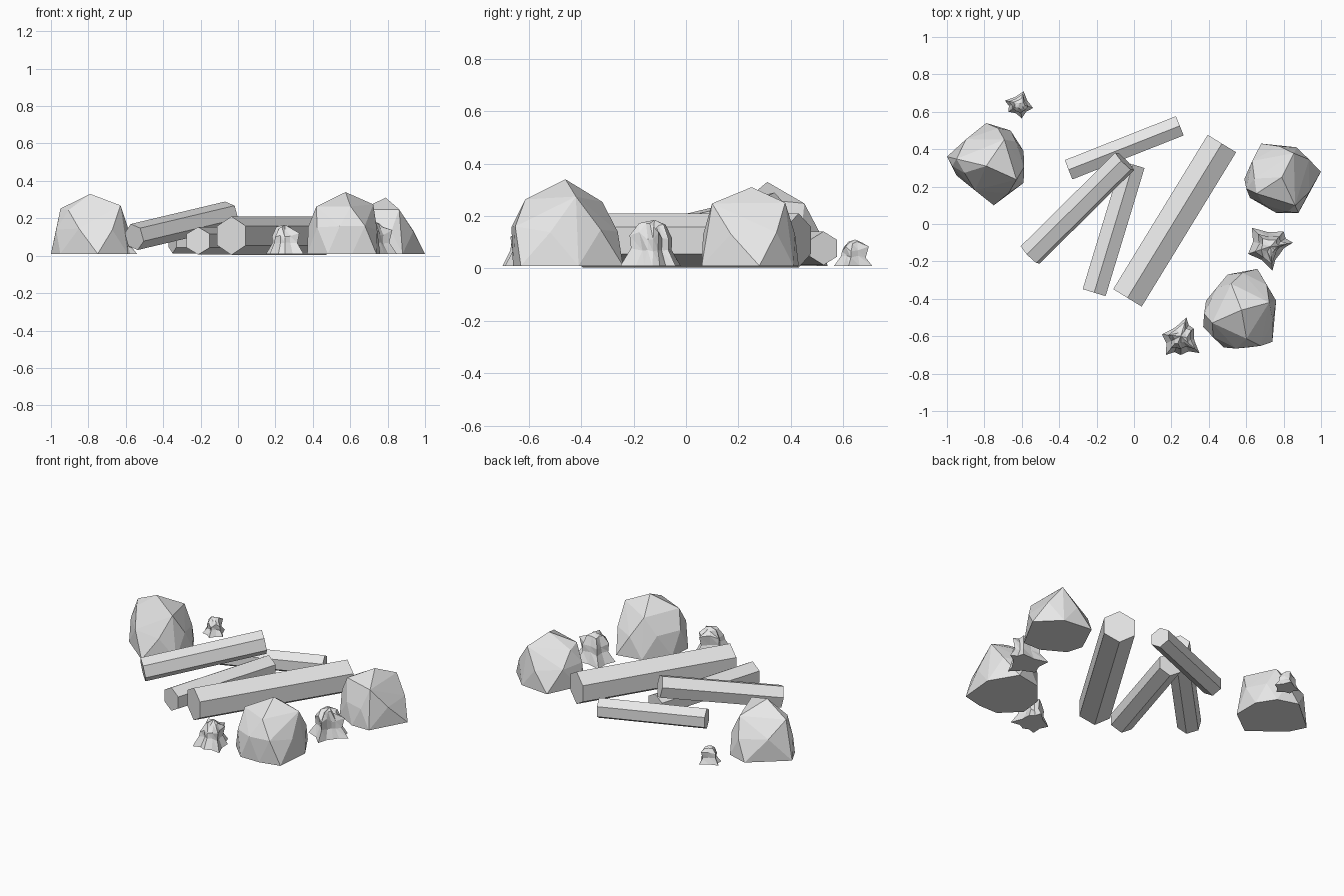
import bpy
import bmesh
import math
import random
from mathutils import Vector

random.seed(4)
default_cube = bpy.data.objects.get("Cube")
if default_cube:
    bpy.data.objects.remove(default_cube, do_unlink=True)

# One pale grey for everything
grey = bpy.data.materials.new("pale_grey")
grey.use_nodes = True
grey.diffuse_color = (0.8, 0.8, 0.8, 1)
grey.node_tree.nodes["Principled BSDF"].inputs["Base Color"].default_value = grey.diffuse_color

GROUND = 0.01


def finish(bm, name):
    bmesh.ops.recalc_face_normals(bm, faces=bm.faces)
    mesh = bpy.data.meshes.new(name)
    bm.to_mesh(mesh)
    bm.free()
    mesh.materials.append(grey)
    obj = bpy.data.objects.new(name, mesh)
    bpy.context.collection.objects.link(obj)
    return obj


def log(name, start, end, radius, roll=0):
    """Six-sided prism between two points, with a ridge on top."""
    start, end = Vector(start), Vector(end)
    axis = (end - start).normalized()
    side = axis.cross(Vector((0, 0, 1))).normalized()
    up = side.cross(axis)
    bm = bmesh.new()
    rings = []
    for centre in (start, end):
        ring = []
        for i in range(6):
            angle = math.radians(90 + roll + 60 * i)
            offset = side * math.cos(angle) + up * math.sin(angle)
            ring.append(bm.verts.new(centre + offset * radius))
        rings.append(ring)
        bm.faces.new(ring)
    for i in range(6):
        j = (i + 1) % 6
        bm.faces.new((rings[0][i], rings[0][j], rings[1][j], rings[1][i]))
    return finish(bm, name)


def scaled_ring(points, peak, factor, height, jitter=0.0):
    """Copy of an outline, shrunk toward the peak and lifted."""
    ring = []
    for point in points:
        wobble = random.uniform(-jitter, jitter)
        flat = peak.xy + (point - peak.xy) * (factor + wobble)
        z = GROUND + (peak.z - GROUND) * (height + wobble)
        ring.append(Vector((flat.x, flat.y, z)))
    return ring


def midpoints(points):
    return [(points[i - 1] + points[i]) / 2 for i in range(len(points))]


def boulder(name, peak, outline):
    """Faceted dome: convex hull of a few shrinking rings."""
    peak = Vector(peak)
    base = [Vector(p) for p in outline]
    points = scaled_ring(base, peak, 1, 0)
    points += scaled_ring(midpoints(base), peak, 1, 0.42, 0.04)
    points += scaled_ring(base[::2], peak, 0.76, 0.76, 0.05)
    points.append(peak)
    bm = bmesh.new()
    for point in points:
        bm.verts.new(point)
    hull = bmesh.ops.convex_hull(bm, input=bm.verts)
    unused = [g for g in hull["geom_interior"] if isinstance(g, bmesh.types.BMVert)]
    bmesh.ops.delete(bm, geom=unused, context="VERTS")
    bmesh.ops.dissolve_limit(bm, angle_limit=0.02, verts=bm.verts, edges=bm.edges)
    return finish(bm, name)


def knobbly_stone(name, peak, outline):
    """Small stone with a spiky foot, narrow waist and knobbly head."""
    peak = Vector(peak)
    base = [Vector(p) for p in outline]
    star = []
    for corner, notch in zip(base, midpoints(base)):
        star += [peak.xy + (notch - peak.xy) * 0.85, corner]
    layers = [scaled_ring(star, peak, 1, 0)]
    layers.append(scaled_ring(star, peak, 0.66, 0.35, 0.04))
    layers.append(scaled_ring(star, peak, 0.72, 0.65, 0.1))
    layers.append(scaled_ring(star, peak, 0.4, 0.88, 0.06))
    bm = bmesh.new()
    rings = [[bm.verts.new(p) for p in layer] for layer in layers]
    top = bm.verts.new(peak)
    count = len(star)
    bm.faces.new(rings[0])
    for i in range(count):
        j = (i + 1) % count
        for low, high in zip(rings, rings[1:]):
            bm.faces.new((low[i], low[j], high[j]))
            bm.faces.new((low[i], high[j], high[i]))
        bm.faces.new((rings[-1][i], rings[-1][j], top))
    return finish(bm, name)


# Logs
log("large_log", (-0.035, -0.395, 0.107), (0.47, 0.43, 0.107), 0.103)
log("thin_log", (-0.213, -0.367, 0.08), (-0.005, 0.318, 0.08), 0.074)
log("leaning_log", (-0.555, -0.165, 0.1), (-0.05, 0.335, 0.22), 0.072, roll=12)
log("back_log", (-0.35, 0.29, 0.077), (0.245, 0.525, 0.077), 0.064)

# Boulders
boulder("left_rear_boulder", (0.79, 0.25, 0.31),
        [(0.59, 0.24), (0.68, 0.43), (0.87, 0.41), (1, 0.28),
         (0.88, 0.06), (0.76, 0.06), (0.62, 0.14)])
boulder("left_front_boulder", (0.575, -0.46, 0.34),
        [(0.37, -0.55), (0.385, -0.41), (0.5, -0.27), (0.66, -0.24),
         (0.76, -0.41), (0.74, -0.63), (0.61, -0.66), (0.48, -0.66)])
boulder("right_boulder", (-0.79, 0.31, 0.33),
        [(-1, 0.36), (-0.79, 0.54), (-0.66, 0.5), (-0.59, 0.39),
         (-0.59, 0.22), (-0.75, 0.1), (-0.95, 0.26)])

# Small stones
knobbly_stone("front_stone", (0.25, -0.6, 0.165),
              [(0.15, -0.59), (0.28, -0.5), (0.32, -0.56),
               (0.35, -0.69), (0.25, -0.7), (0.17, -0.7)])
knobbly_stone("left_stone", (0.73, -0.12, 0.185),
              [(0.63, -0.02), (0.8, -0.04), (0.85, -0.1),
               (0.78, -0.16), (0.74, -0.25), (0.61, -0.16)])
knobbly_stone("back_stone", (-0.61, 0.645, 0.11),
              [(-0.69, 0.66), (-0.59, 0.71), (-0.54, 0.62),
               (-0.6, 0.565), (-0.67, 0.6)])
